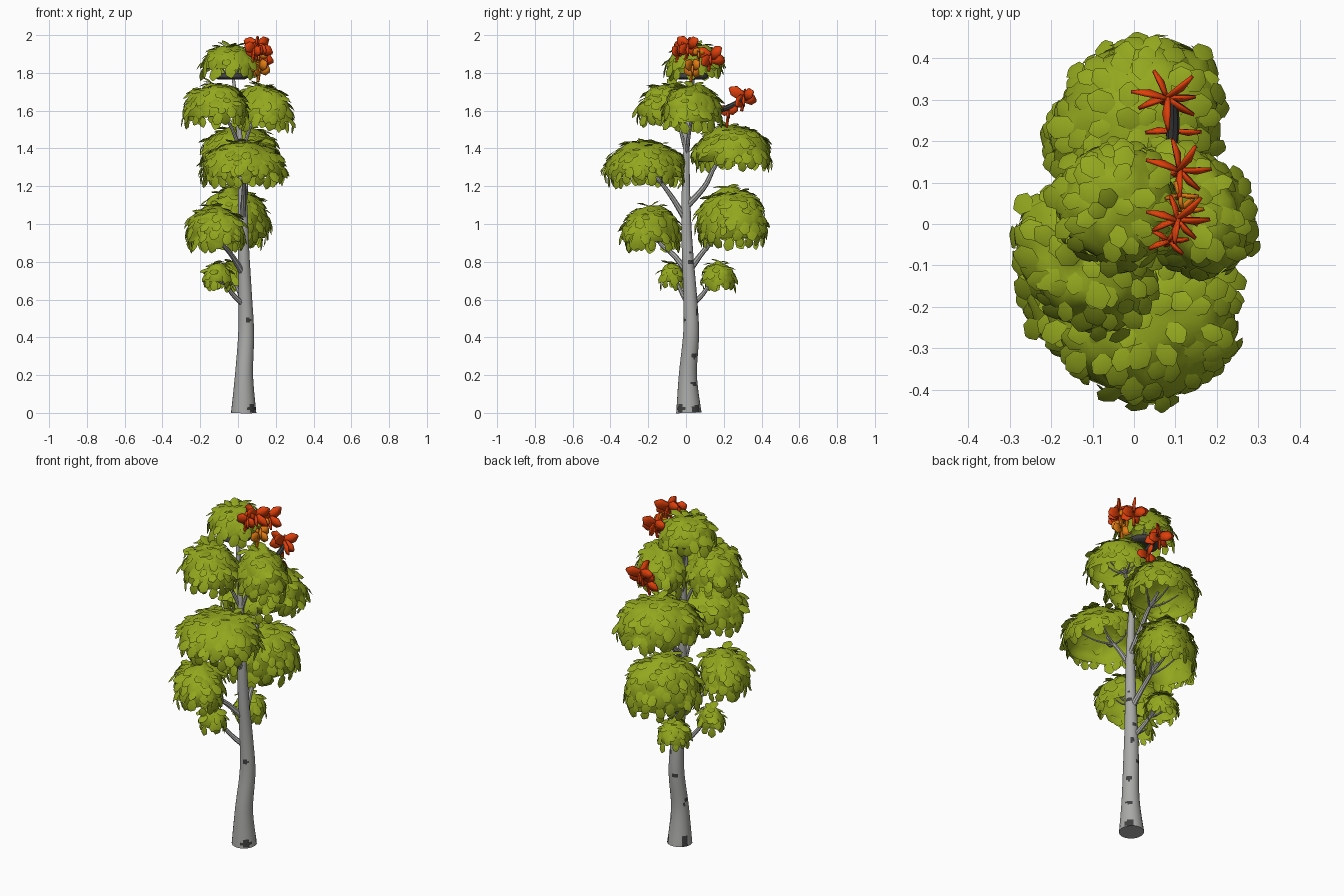
import bpy, bmesh, random
from math import sin, cos, pi, radians, atan2
from mathutils import Vector, Matrix, noise

random.seed(7)
if "Cube" in bpy.data.objects:
    bpy.data.objects.remove(bpy.data.objects["Cube"])


def material(name, rgb):
    m = bpy.data.materials.new(name)
    m.use_nodes = True
    m.diffuse_color = (*rgb, 1)
    m.node_tree.nodes["Principled BSDF"].inputs["Base Color"].default_value = (*rgb, 1)
    return m


green = material("leaf green", (0.29, 0.385, 0.013))
bark = material("pale grey bark", (0.40, 0.40, 0.39))
dark = material("dark bark", (0.05, 0.05, 0.05))
red = material("red blossom", (0.74, 0.05, 0.003))
orange = material("orange blossom", (0.76, 0.2, 0.006))


def finish(name, bm, mats, angle=40):
    mesh = bpy.data.meshes.new(name)
    bm.to_mesh(mesh)
    bm.free()
    for m in mats:
        mesh.materials.append(m)
    ob = bpy.data.objects.new(name, mesh)
    bpy.context.collection.objects.link(ob)
    bpy.ops.object.select_all(action='DESELECT')
    ob.select_set(True)
    bpy.context.view_layer.objects.active = ob
    bpy.ops.object.shade_smooth_by_angle(angle=radians(angle))
    return ob


def spline(pts, t):
    """Smooth curve through (x, y, z, radius) points, t from 0 to 1."""
    f = t * (len(pts) - 1)
    i = min(int(f), len(pts) - 2)
    u = f - i
    a, b, c, d = (Vector(pts[max(0, min(len(pts) - 1, i + k))]) for k in (-1, 0, 1, 2))
    return 0.5 * (2 * b + (c - a) * u + (2 * a - 5 * b + 4 * c - d) * u * u
                  + (3 * b - a - 3 * c + d) * u ** 3)


def tube(bm, pts, sides=8, rings=10):
    chord = (Vector(pts[-1]) - Vector(pts[0])).to_3d()
    ref = Vector((0, 0, 0))
    ref[min(range(3), key=lambda k: abs(chord[k]))] = 1
    loops = []
    for r in range(rings + 1):
        t = r / rings
        p = spline(pts, t)
        tan = (spline(pts, min(1, t + .01)) - spline(pts, max(0, t - .01))).to_3d()
        side = (ref - tan * (ref.dot(tan) / tan.length_squared)).normalized()
        up = tan.normalized().cross(side)
        loops.append([bm.verts.new(p.to_3d() + p.w * (side * cos(a) + up * sin(a)))
                      for a in (2 * pi * k / sides for k in range(sides))])
    for lo, hi in zip(loops, loops[1:]):
        for k in range(sides):
            n = (k + 1) % sides
            bm.faces.new((lo[k], lo[n], hi[n], hi[k]))
    bm.faces.new(loops[0][::-1])
    bm.faces.new(loops[-1])


# Trunk with dark bark scars
trunk_path = [(.03, .015, 0, .067), (.032, .01, .2, .048), (.043, .027, .42, .042),
              (.038, .022, .62, .036), (.03, .008, .85, .03), (.025, 0, 1.1, .024),
              (.012, .004, 1.42, .016), (-.03, .03, 1.82, .007)]
scars = [(.025, -45, .024, 24), (.02, 40, .025, 24), (.03, 150, .03, 22),
         (.49, -72, .013, 22), (.30, 38, .014, 26), (.155, 40, .008, 24), (.41, 110, .012, 26),
         (.54, 60, .012, 20), (.64, 80, .012, 28), (.80, 30, .012, 30)]
scars += [(random.uniform(.2, 1.2), random.uniform(0, 360), .009, 14) for _ in range(5)]
bm = bmesh.new()
tube(bm, trunk_path, 24, 150)
for f in bm.faces:
    c = f.calc_center_median()
    axis = min((spline(trunk_path, k / 60) for k in range(61)), key=lambda p: abs(p.z - c.z))
    ang = atan2(c.y - axis.y, c.x - axis.x)
    for z, a, h, w in scars:
        turn = (ang - radians(a) + pi) % (2 * pi) - pi
        if len(f.verts) == 4 and ((c.z - z) / h) ** 2 + (turn / radians(w)) ** 2 < 1:
            f.material_index = 1
finish("trunk", bm, [bark, dark])

# Leaf clumps: name, centre of the rim, radii, degrees below the rim, degrees of turn
clumps = [
    ("crown", (-.045, .045, 1.83), (.145, .14, .12), 4, 0),
    ("upper_right", (-.12, -.085, 1.595), (.185, .14, .15), 10, -45),
    ("upper_left", (.13, .035, 1.575), (.17, .13, .165), 12, -45),
    ("front_middle", (.03, -.215, 1.285), (.215, .205, .15), 14, 0),
    ("back_middle", (.01, .245, 1.365), (.215, .18, .15), 14, 45),
    ("back_lower", (-.02, .24, 1.0), (.2, .155, .185), 24, 45),
    ("front_lower", (-.12, -.185, .945), (.17, .125, .145), 16, -45),
    ("back_small", (-.045, .175, .71), (.08, .085, .085), 16, 0),
    ("front_small", (-.11, -.075, .715), (.07, .06, .075), 16, 0),
]


def leaf(bm, base, along, normal, length, width):
    across = along.cross(normal).normalized()
    shape = [(-.25, 0), (.1, -.45), (.68, -.5), (1, -.12), (1.05, .1), (.68, .5), (.1, .45)]
    rim = [bm.verts.new(base + along * (u * length) + across * (v * width)
                        - normal * (.1 * length * (u * u + abs(v)))) for u, v in shape]
    mid = bm.verts.new(base + along * (.5 * length) + normal * (.06 * length))
    for k, v in enumerate(rim):
        bm.faces.new((mid, v, rim[(k + 1) % len(rim)]))


def foliage(name, centre, radii, below, turn):
    centre, radii = Vector(centre), Vector(radii)
    yaw = Matrix.Rotation(radians(turn), 3, 'Z')

    def point(th, ph):
        d = Vector((sin(th) * cos(ph), sin(th) * sin(ph), cos(th)))
        bump = 1 + .14 * noise.noise(d * 2.4 + centre * 9)
        return centre + yaw @ (d * radii * bump)

    bm = bmesh.new()
    end = radians(90 + below)
    segs, rings = 28, 11
    # Hollow dome
    top = bm.verts.new(point(0, 0))
    prev = None
    for r in range(1, rings + 1):
        ring = [bm.verts.new(point(end * r / rings, 2 * pi * k / segs)) for k in range(segs)]
        for k in range(segs):
            n = (k + 1) % segs
            bm.faces.new((prev[k], ring[k], ring[n], prev[n]) if prev else (top, ring[k], ring[n]))
        prev = ring
    # Ragged leaves, lifting off the dome and hanging over the rim
    size = .052 if radii.x > .1 else .042
    rows = max(4, round(end * (radii.x + radii.z) / 2 / (size * .8)))
    for r in range(rows + 1):
        th = .1 + (end - .12) * r / rows
        count = max(3, round(2 * pi * sin(th) * (radii.x + radii.y) / 2 / (size * 1.15)))
        for k in range(count):
            a = th + random.uniform(-.1, .1)
            ph = 2 * pi * (k + .5 * (r % 2) + random.uniform(-.35, .35)) / count
            p = point(a, ph)
            d = yaw.transposed() @ (p - centre)
            n = (yaw @ Vector([d[i] / radii[i] ** 2 for i in range(3)])).normalized()
            tan = (point(a + .05, ph) - p).normalized()
            along = tan + n * random.uniform(.1, .75) + n.cross(tan) * random.uniform(-.7, .7)
            along = (along - Vector((0, 0, .3 * r / rows))).normalized()
            nn = (n - along * n.dot(along)).normalized()
            s = size * random.uniform(.8, 1.15)
            leaf(bm, p + n * .003, along, nn, s, s * .95)
    finish(name + "_foliage", bm, [green], 50)


for c in clumps:
    foliage(*c)

# Branches, each ending in a fan of twigs inside its clump
branches = {
    "crown": [(.01, .005, 1.5, .009), (-.01, .03, 1.68, .007), (-.04, .05, 1.85, .004)],
    "upper_right": [(.015, 0, 1.38, .011), (-.03, -.03, 1.5, .009), (-.1, -.07, 1.63, .006)],
    "upper_left": [(.018, 0, 1.36, .011), (.06, .02, 1.5, .009), (.11, .04, 1.62, .006)],
    "front_middle": [(.025, 0, 1.02, .017), (.03, -.08, 1.15, .013), (.035, -.18, 1.28, .008)],
    "back_middle": [(.027, .01, 1.1, .018), (.04, .1, 1.2, .014), (.03, .15, 1.3, .011),
                    (.015, .22, 1.39, .007)],
    "back_lower": [(.035, .015, .75, .018), (.02, .08, .84, .014), (.01, .13, .9, .012),
                   (-.01, .21, 1.0, .007)],
    "front_lower": [(.03, .015, .73, .018), (-.03, -.06, .83, .014), (-.08, -.13, .89, .011),
                    (-.12, -.17, .95, .007)],
    "back_small": [(.035, .03, .57, .015), (.01, .09, .63, .012), (-.035, .155, .73, .007)],
    "front_small": [(.035, .015, .57, .015), (-.03, -.02, .63, .012), (-.1, -.07, .74, .007)],
}
for name, centre, radii, _, turn in clumps:
    bm = bmesh.new()
    path = branches[name]
    tube(bm, path)
    start = spline(path, .72).to_3d()
    yaw = Matrix.Rotation(radians(turn), 3, 'Z')
    for k in range(4):
        a = pi / 4 + k * pi / 2
        tip = Vector(centre) + yaw @ (Vector((cos(a), sin(a), .5)) * Vector(radii) * .62)
        knee = start.lerp(tip, .5) - Vector((0, 0, .015))
        tube(bm, [(*start, .007), (*knee, .005), (*tip, .003)], 6, 6)
    finish(name + "_branch", bm, [bark])

# Dark dead limb and the dark knot beneath the crown
for name, path, sides in [
    ("dead_limb", [(.09, .17, 1.6, .012), (.095, .24, 1.625, .015), (.095, .31, 1.67, .009)], 8),
    ("crown_knot", [(-.035, .03, 1.765, .07), (-.035, .03, 1.778, .09), (-.035, .03, 1.8, .08)], 14),
]:
    bm = bmesh.new()
    tube(bm, path, sides)
    finish(name, bm, [dark])


# Blossoms: upright blades spreading mostly sideways from short stems
def blossom(name, centre, mat, petals=7, reach=.08, width=.056):
    bm = bmesh.new()
    centre = Vector(centre)
    root = centre + Vector((-.01, -.01, -.07))
    tube(bm, [(*root, .005), (*centre.lerp(root, .5), .005), (*centre, .007)], 6, 5)
    for k in range(petals):
        a = 2 * pi * (k + random.uniform(-.2, .2)) / petals
        rise = .5 if k % 2 else -.35
        along = Vector((cos(a), sin(a) * .7, rise + random.uniform(-.2, .2))).normalized()
        flat = along.cross(Vector((0, 0, 1))).normalized()
        leaf(bm, centre + along * .008, along, flat, reach * random.uniform(.7, 1), width)
    ob = finish(name, bm, [mat], 50)
    thick = ob.modifiers.new("thickness", 'SOLIDIFY')
    thick.thickness = .008
    thick.offset = 0


blossom("top_blossom", (.105, .01, 1.94), red)
blossom("front_blossom", (.085, -.04, 1.925), red, 5, .055)
blossom("back_blossom", (.11, .13, 1.88), red)
blossom("orange_blossom", (.115, .035, 1.825), orange, 6, .058)
blossom("small_orange_blossom", (.11, .07, 1.9), orange, 4, .04, .04)
blossom("limb_tip_blossom", (.08, .305, 1.67), red)
blossom("limb_root_blossom", (.095, .225, 1.585), red, 4, .07, .05)
